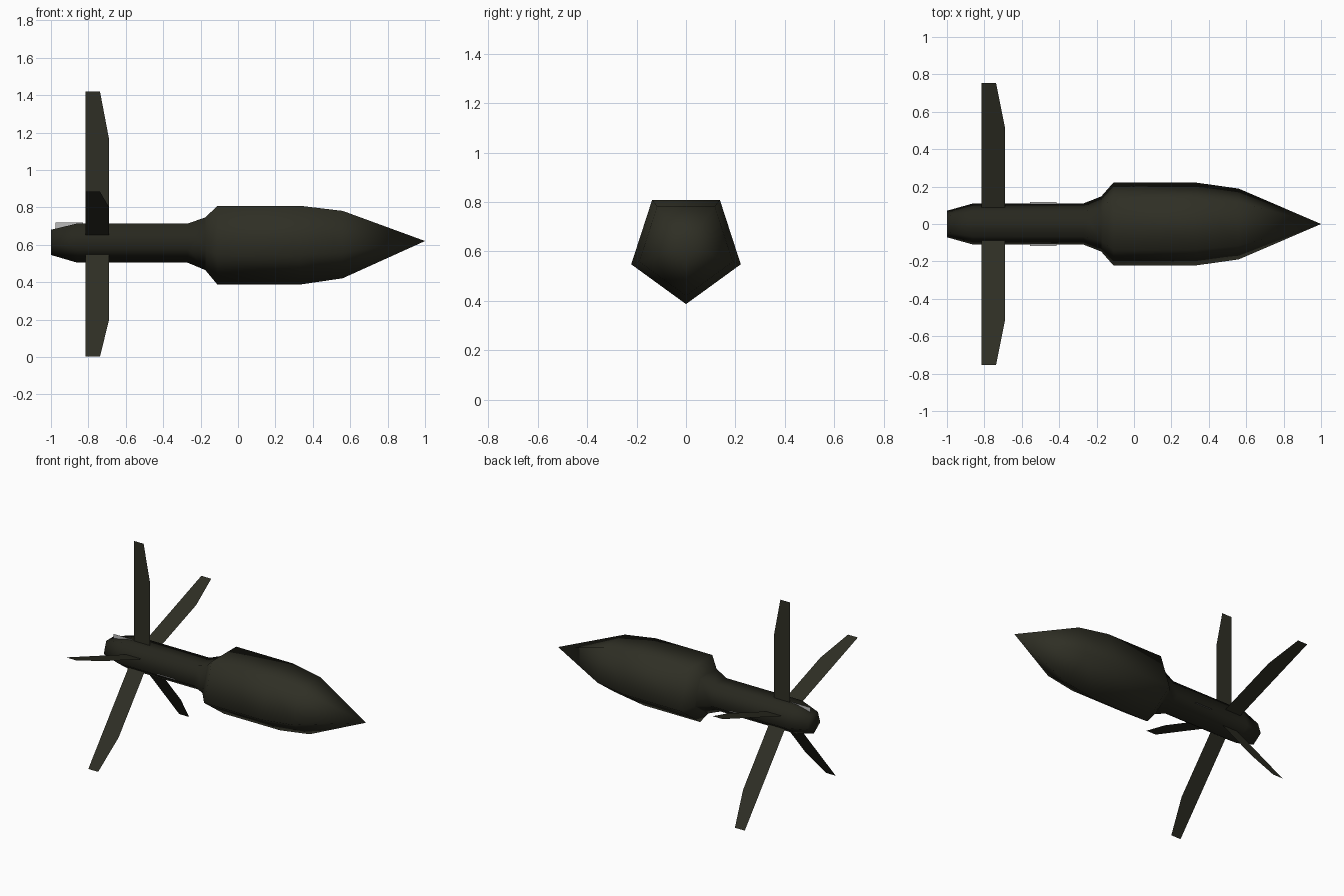
import bpy, bmesh, math
from mathutils import Vector

if "Cube" in bpy.data.objects:
    bpy.data.objects.remove(bpy.data.objects["Cube"])

CZ = 0.62  # height of the long axis


def material(name, rgb):
    m = bpy.data.materials.new(name)
    m.diffuse_color = (*rgb, 1)
    m.use_nodes = True
    m.node_tree.nodes["Principled BSDF"].inputs["Base Color"].default_value = m.diffuse_color
    return m


OLIVE = material("dark olive", (0.028, 0.028, 0.018))
TAIL = material("tail olive", (0.020, 0.020, 0.013))
GREY = material("marking grey", (0.5, 0.5, 0.5))


def finish(name, bm, mat, smooth=False):
    me = bpy.data.meshes.new(name)
    bm.to_mesh(me)
    bm.free()
    ob = bpy.data.objects.new(name, me)
    bpy.context.collection.objects.link(ob)
    me.materials.append(mat)
    if smooth:
        bpy.ops.object.select_all(action='DESELECT')
        ob.select_set(True)
        bpy.context.view_layer.objects.active = ob
        bpy.ops.object.shade_smooth_by_angle(angle=math.radians(80))
    return ob


def pentagon_hull(name, profile, mat, cap=False):
    """Loft five-sided rings (one corner down) along x; radius 0 is a tip."""
    bm = bmesh.new()
    rings = []
    for x, r in profile:
        n = 5 if r else 1
        rings.append([bm.verts.new((x, r * math.sin(a), CZ - r * math.cos(a)))
                      for a in (math.tau * k / 5 for k in range(n))])
    for a, b in zip(rings, rings[1:]):
        for k in range(5):
            j = (k + 1) % 5
            bm.faces.new([a[k], a[j], b[j], b[k]] if len(b) > 1 else [a[k], a[j], b[0]])
    if cap:
        bm.faces.new(rings[0])
    bmesh.ops.recalc_face_normals(bm, faces=bm.faces)
    return finish(name, bm, mat, True)


# warhead body with pointed nose
pentagon_hull("body", [(-0.175, 0.155), (-0.11, 0.233), (0.33, 0.233),
                       (0.56, 0.199), (1.0, 0)], OLIVE)
# tail tube with flared collar and tapered end
pentagon_hull("tail_tube", [(-1.0, 0.0745), (-0.86, 0.1157), (-0.27, 0.1157),
                            (-0.175, 0.155)], TAIL, cap=True)

# five flat fins: outline as (x, distance from axis)
outline = [(-0.815, 0.09), (-0.69, 0.09), (-0.69, 0.548), (-0.738, 0.80), (-0.815, 0.80)]
for i, deg in enumerate((90, 19.3, 160.7, -50.6, 230.6)):
    a = math.radians(deg)
    bm = bmesh.new()
    bm.faces.new([bm.verts.new((x, r * math.cos(a), CZ + r * math.sin(a))) for x, r in outline])
    finish(f"fin_{i + 1}", bm, OLIVE)


# small pale marking plates
def plate(name, corners):
    bm = bmesh.new()
    bm.faces.new([bm.verts.new(Vector(c)) for c in corners])
    finish(name, bm, GREY)


for side, s in (("left", 1), ("right", -1)):
    plate(f"side_marking_{side}", [(x, s * y, 0.59) for x, y in
          ((-0.555, 0.1), (-0.415, 0.1), (-0.415, 0.117), (-0.555, 0.117))])
plate("top_marking", [(-0.975, 0, 0.67), (-0.83, 0, 0.67), (-0.83, 0, 0.72), (-0.975, 0, 0.72)])
